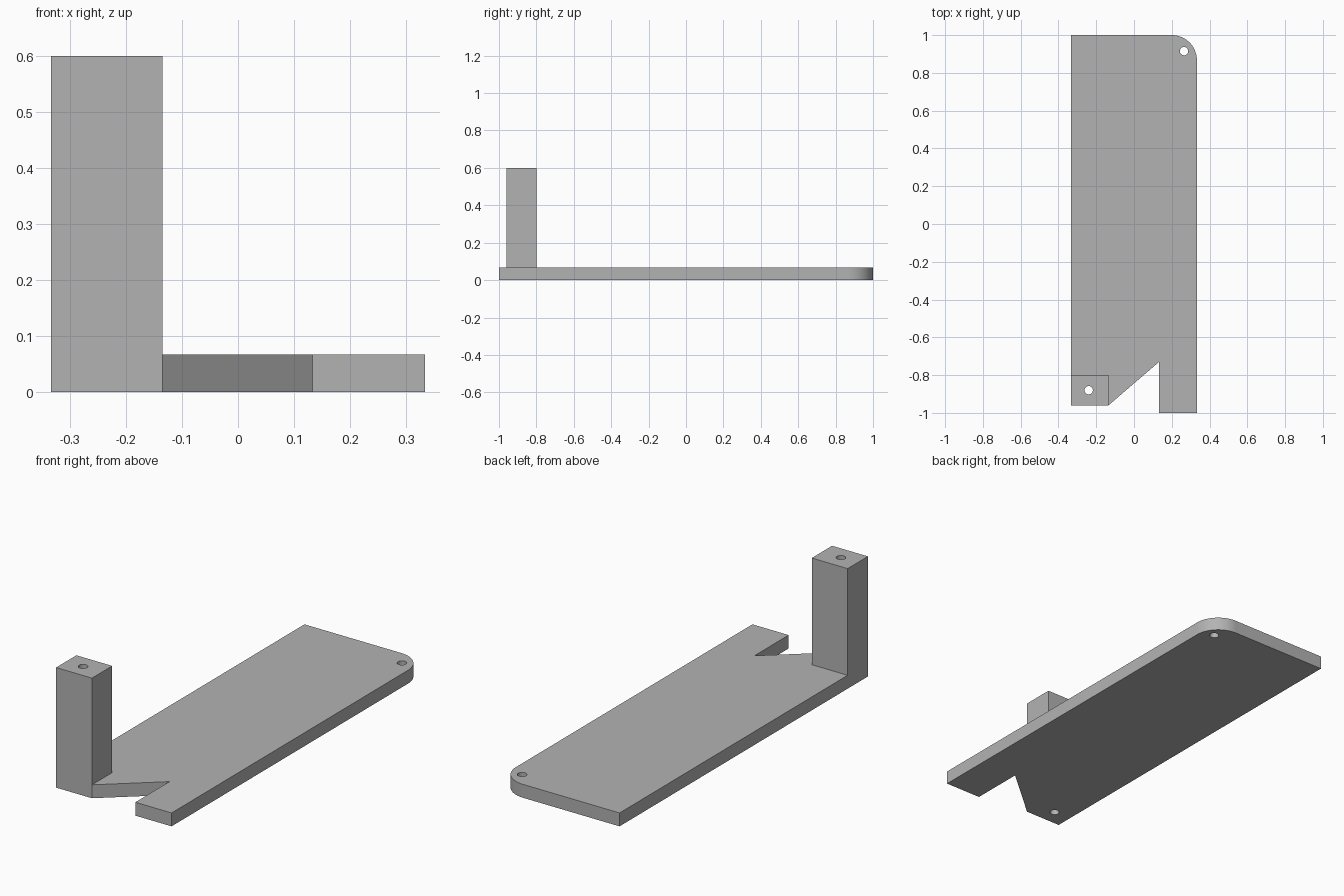
import bpy
import bmesh
from math import sin, cos, pi, radians
from mathutils import Vector

default = bpy.data.objects.get("Cube")
if default:
    bpy.data.objects.remove(default, do_unlink=True)

grey = bpy.data.materials.new("mid grey")
grey.use_nodes = True
colour = (0.45, 0.45, 0.45, 1)
grey.diffuse_color = colour
grey.node_tree.nodes["Principled BSDF"].inputs["Base Color"].default_value = colour


def arc(cx, cy, r, start, end, steps):
    """Points along a circular arc, both ends included."""
    angles = [start + (end - start) * i / steps for i in range(steps + 1)]
    return [(cx + r * cos(a), cy + r * sin(a)) for a in angles]


def slab(name, outline, hole, z0, z1):
    """Extrude an outline with one round hole from z0 to z1."""
    bm = bmesh.new()
    edges = []
    for loop in (outline, hole):
        verts = [bm.verts.new((x, y, z0)) for x, y in loop]
        edges += [bm.edges.new((v, verts[i - 1])) for i, v in enumerate(verts)]
    bmesh.ops.triangle_fill(bm, edges=edges, use_beauty=True, use_dissolve=False)
    out = bmesh.ops.extrude_face_region(bm, geom=bm.faces[:], use_keep_orig=True)
    top = [g for g in out["geom"] if isinstance(g, bmesh.types.BMVert)]
    bmesh.ops.translate(bm, verts=top, vec=Vector((0, 0, z1 - z0)))
    bmesh.ops.recalc_face_normals(bm, faces=bm.faces[:])
    mesh = bpy.data.meshes.new(name)
    bm.to_mesh(mesh)
    bm.free()
    mesh.materials.append(grey)
    obj = bpy.data.objects.new(name, mesh)
    bpy.context.collection.objects.link(obj)
    bpy.ops.object.select_all(action="DESELECT")
    obj.select_set(True)
    bpy.context.view_layer.objects.active = obj
    bpy.ops.object.shade_smooth_by_angle(angle=radians(30))
    return obj


def circle(cx, cy):
    return arc(cx, cy, 0.022, 0, 2 * pi, 32)[:-1]


W, THICK, HEIGHT = 0.333, 0.067, 0.6
POST_X, POST_FRONT, POST_BACK = -0.135, -0.96, -0.8
CORNER = 0.133
post_hole = circle(-0.24, -0.88)

# Base plate with rounded back corner and angled front notch
plate = [(-W, 1), (-W, POST_FRONT), (POST_X, POST_FRONT), (0.133, -0.73),
         (0.133, -1), (W, -1)]
plate += arc(W - CORNER, 1 - CORNER, CORNER, 0, pi / 2, 24)

# The plate carries two holes, so it is split where the post ends
rear = [(-W, 1), (-W, -0.7), (W, -0.7)] + plate[6:]
front = [(-W, -0.7)] + plate[1:6] + [(W, -0.7)]
base = slab("base_plate", rear, circle(0.265, 0.915), 0, THICK)
foot = slab("base_plate_front", front, post_hole, 0, THICK)

# Join both plate halves and remove the seam
foot.select_set(True)
base.select_set(True)
bpy.context.view_layer.objects.active = base
bpy.ops.object.join()
bm = bmesh.new()
bm.from_mesh(base.data)
seam = [f for f in bm.faces
        if all(abs(v.co.y + 0.7) < 0.001 for v in f.verts)]
bmesh.ops.delete(bm, geom=seam, context="FACES")
bmesh.ops.remove_doubles(bm, verts=bm.verts[:], dist=0.0001)
bm.to_mesh(base.data)
bm.free()

# Upright post with the hole running through it
post = [(-W, POST_FRONT), (POST_X, POST_FRONT), (POST_X, POST_BACK), (-W, POST_BACK)]
slab("post", post, post_hole, THICK, HEIGHT)
